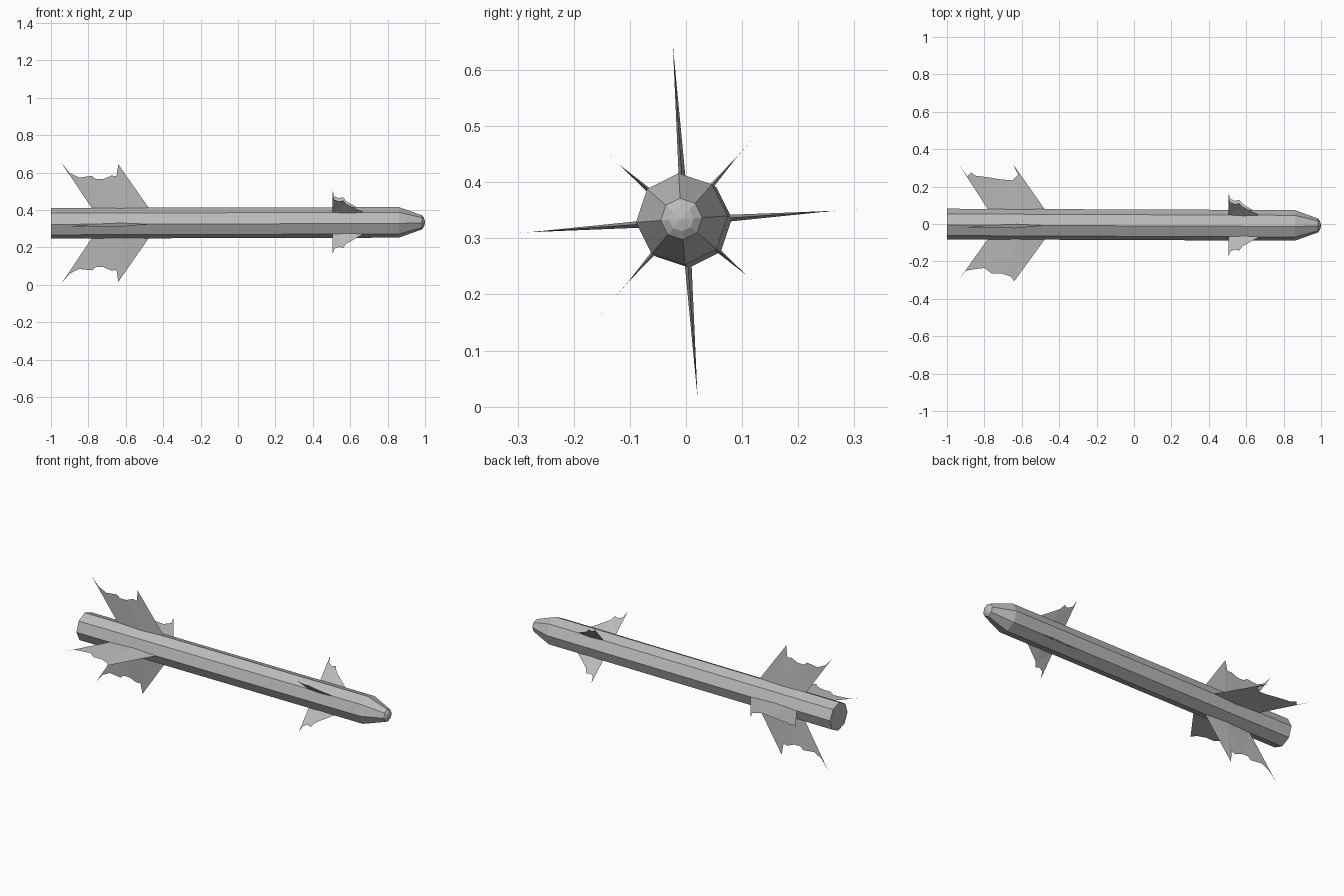
import bpy
import bmesh
from math import sin, cos, radians
from mathutils import Vector

cube = bpy.data.objects.get("Cube")
if cube:
    bpy.data.objects.remove(cube)

GREY = (0.5, 0.5, 0.5, 1.0)
grey = bpy.data.materials.new("plain grey")
grey.use_nodes = True
grey.diffuse_color = GREY
grey.node_tree.nodes["Principled BSDF"].inputs["Base Color"].default_value = GREY

ROLL = 4      # the whole body is rolled slightly about its axis
SIDES = 8
RADIUS = 0.082


def place(x, r, angle, side=0.0):
    """Point at radius r around the slightly tilted body axis."""
    a = radians(angle + ROLL)
    axis = Vector((x, -0.004 - 0.004 * x, 0.332 + 0.0025 * x))
    return axis + Vector((0, r * cos(a) - side * sin(a), r * sin(a) + side * cos(a)))


def finish(bm, name):
    bmesh.ops.recalc_face_normals(bm, faces=bm.faces)
    mesh = bpy.data.meshes.new(name)
    bm.to_mesh(mesh)
    bm.free()
    mesh.materials.append(grey)
    obj = bpy.data.objects.new(name, mesh)
    bpy.context.collection.objects.link(obj)


# Octagonal body with tapered nose and shallow domed tip
bm = bmesh.new()
rings = []
for x, r in [(-1, RADIUS), (0.86, RADIUS), (0.985, 0.037), (0.995, 0.022)]:
    rings.append([bm.verts.new(place(x, r, i * 360 / SIDES)) for i in range(SIDES)])
for a, b in zip(rings, rings[1:]):
    for i in range(SIDES):
        j = (i + 1) % SIDES
        bm.faces.new((a[i], a[j], b[j], b[i]))
bm.faces.new(rings[0])
tip = bm.verts.new(place(1, 0, 0))
for i in range(SIDES):
    bm.faces.new((rings[-1][i], rings[-1][(i + 1) % SIDES], tip))
finish(bm, "body")


def fin(name, angle, root, edge, half_thick):
    """Blade with a ragged outer edge, thickest in the middle of its root."""
    bm = bmesh.new()
    back, front = root
    foot = RADIUS - 0.004
    outline = [(back, foot)] + edge + [(front, foot)]
    verts = [bm.verts.new(place(x, r, angle)) for x, r in outline]
    mid = (back + front) / 2
    left, right = [bm.verts.new(place(mid, foot, angle, s * half_thick)) for s in (1, -1)]
    bm.faces.new(verts + [left])
    bm.faces.new([right] + verts[::-1])
    bm.faces.new((verts[0], left, verts[-1], right))
    bmesh.ops.triangulate(bm, faces=bm.faces[:])
    finish(bm, name)


# Ragged outer edges as (x, radius), from the trailing to the leading tip
ragged_a = [(-0.945, 0.325), (-0.9, 0.27), (-0.85, 0.245), (-0.78, 0.253), (-0.76, 0.236),
            (-0.72, 0.236), (-0.675, 0.255), (-0.65, 0.25), (-0.64, 0.315)]
ragged_b = [(-0.93, 0.31), (-0.89, 0.255), (-0.87, 0.277), (-0.85, 0.26), (-0.77, 0.25),
            (-0.71, 0.24), (-0.65, 0.235), (-0.62, 0.265), (-0.645, 0.32)]
ragged_c = [(-0.945, 0.31), (-0.9, 0.25), (-0.84, 0.24), (-0.8, 0.235), (-0.76, 0.265),
            (-0.71, 0.263), (-0.66, 0.28), (-0.64, 0.305)]
canard_edge = [(0.505, 0.226), (0.515, 0.186), (0.54, 0.172), (0.562, 0.18), (0.58, 0.15)]

# Four large tail fins
for name, angle, edge in [("left_tail_fin", 0, ragged_b), ("top_tail_fin", 90, ragged_a),
                          ("right_tail_fin", 180, ragged_c), ("bottom_tail_fin", 270, ragged_a)]:
    fin(name, angle, (-0.78, -0.475), edge, 0.006)

# Four small forward fins, set between the tail fins
for i in range(4):
    fin(f"forward_fin_{i + 1}", 45 + 90 * i, (0.505, 0.675), canard_edge, 0.004)
